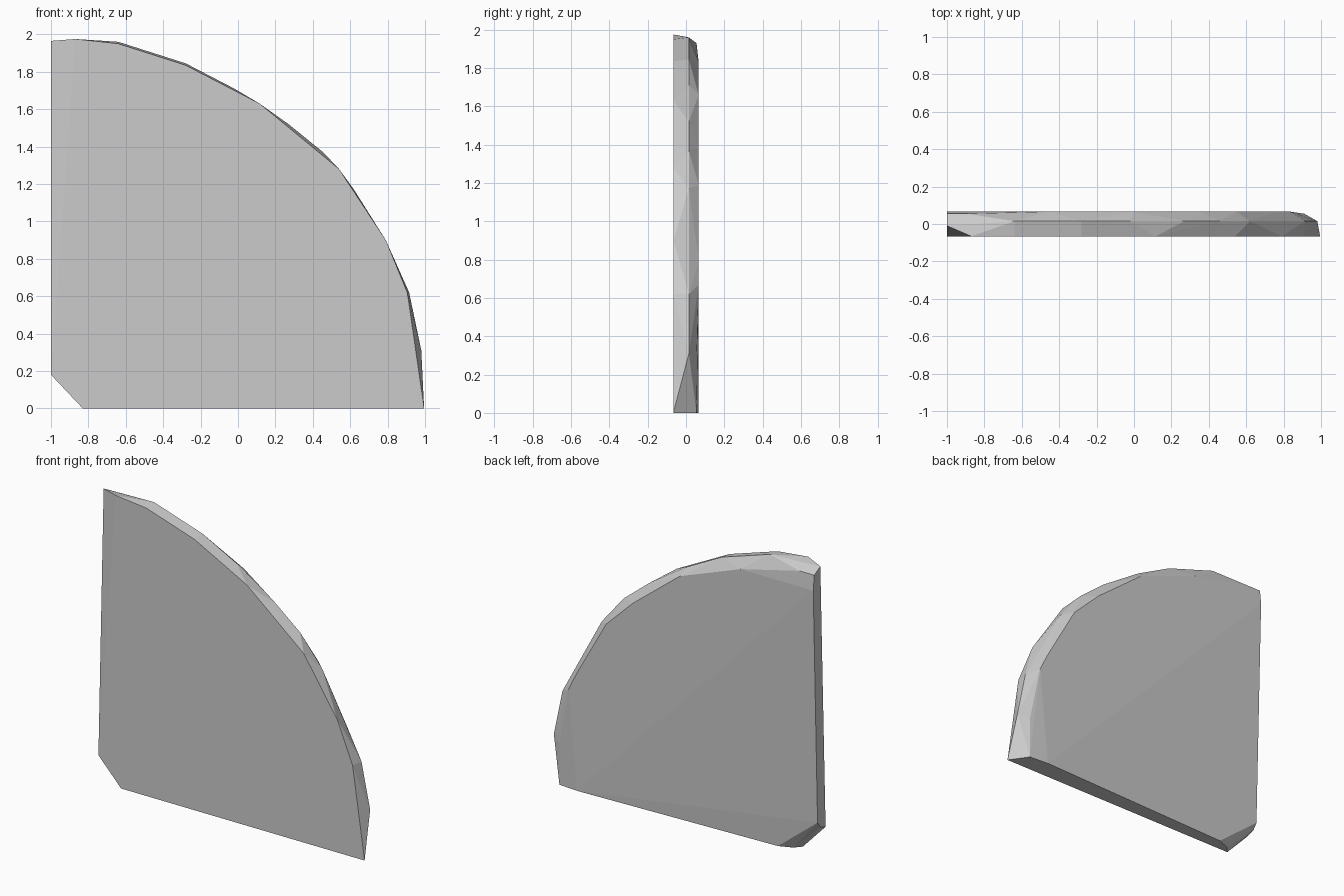
import bpy
import bmesh

cube = bpy.data.objects.get("Cube")
if cube:
    bpy.data.objects.remove(cube, do_unlink=True)

# Plain grey finish
grey = bpy.data.materials.new("plain_grey")
grey.use_nodes = True
tone = (0.6, 0.6, 0.6, 1)
grey.diffuse_color = tone
grey.node_tree.nodes["Principled BSDF"].inputs["Base Color"].default_value = tone

FRONT, BELLY, RIM, BACK = -0.066, 0.015, 0.055, 0.066

# Curved edge as (x, z) sections, one per depth
sections = {
    FRONT: [(-1, 0.18), (-0.83, 0), (0.995, 0), (0.905, 0.62), (0.79, 0.9),
            (0.54, 1.28), (0.115, 1.63), (-0.28, 1.835), (-0.64, 1.95),
            (-0.87, 1.975)],
    BELLY: [(0.98, 0.31), (0.915, 0.62), (0.62, 1.17), (0.455, 1.37),
            (0.27, 1.52), (-0.02, 1.71), (-0.28, 1.845), (-0.64, 1.96)],
    RIM: [(0.91, 0), (0.91, 0.28), (-0.89, 1.93), (-1, 1.93)],
    BACK: [(0.77, 0), (0.835, 0.67), (0.77, 0.8), (0.55, 1.19), (0.35, 1.385),
           (0, 1.66), (-0.455, 1.83), (-1, 1.83)],
}
points = [(x, y, z) for y, section in sections.items() for x, z in section]

# Bent top corner and the bevelled inner corner
points += [(-1, -0.01, 1.965),
           (-0.79, -0.02, 0), (-1, -0.01, 0.2),
           (-0.70, 0.015, 0), (-1, 0.02, 0.24)]

# Faceted quarter-disc slab
bm = bmesh.new()
for p in points:
    bm.verts.new(p)
hull = bmesh.ops.convex_hull(bm, input=bm.verts[:])
loose = {v for v in hull["geom_interior"] + hull["geom_unused"]
         if isinstance(v, bmesh.types.BMVert)}
bmesh.ops.delete(bm, geom=list(loose), context="VERTS")
bmesh.ops.dissolve_limit(bm, angle_limit=0.002, verts=bm.verts[:], edges=bm.edges[:])
bmesh.ops.recalc_face_normals(bm, faces=bm.faces[:])

mesh = bpy.data.meshes.new("quarter_disc_slab")
bm.to_mesh(mesh)
bm.free()
mesh.materials.append(grey)
slab = bpy.data.objects.new("quarter_disc_slab", mesh)
bpy.context.collection.objects.link(slab)
